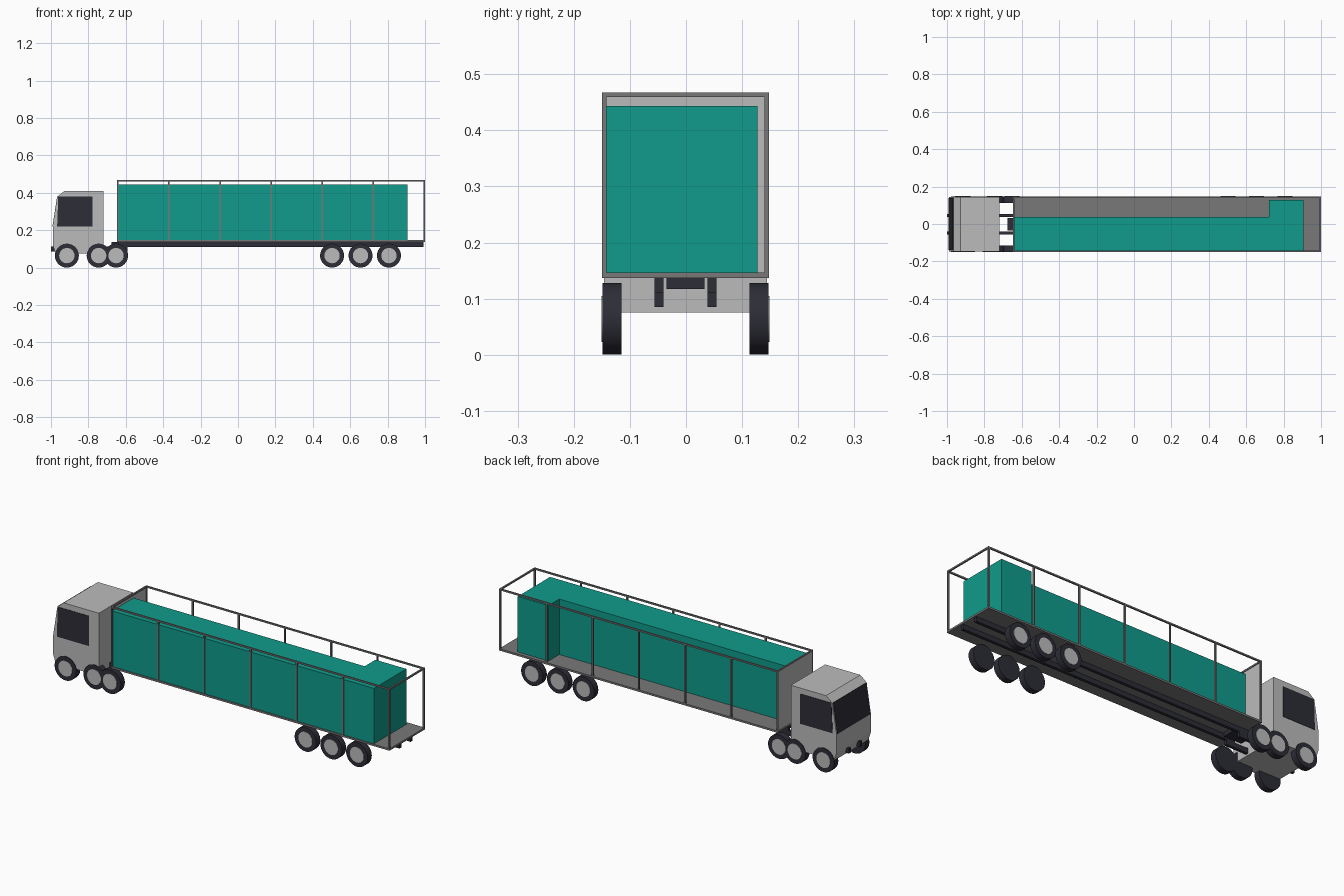
import bpy, bmesh, math
from mathutils import Matrix

if "Cube" in bpy.data.objects:
    bpy.data.objects.remove(bpy.data.objects["Cube"])

YC = -0.001  # side-to-side centre


def mat(name, rgb):
    m = bpy.data.materials.new(name)
    m.diffuse_color = (*rgb, 1)
    m.use_nodes = True
    m.node_tree.nodes["Principled BSDF"].inputs["Base Color"].default_value = m.diffuse_color
    return m


LIGHT = mat("light_grey", (0.50, 0.50, 0.50))
GREY = mat("deck_grey", (0.19, 0.19, 0.19))
DARK = mat("near_black", (0.026, 0.026, 0.038))
TEAL = mat("teal", (0.005, 0.33, 0.26))


def finish(name, bm, *mats):
    bmesh.ops.recalc_face_normals(bm, faces=bm.faces)
    me = bpy.data.meshes.new(name)
    bm.to_mesh(me)
    bm.free()
    for m in mats:
        me.materials.append(m)
    ob = bpy.data.objects.new(name, me)
    bpy.context.collection.objects.link(ob)
    return ob


def box(name, x0, x1, y0, y1, z0, z1, m):
    bm = bmesh.new()
    size = Matrix.Diagonal((x1 - x0, y1 - y0, z1 - z0, 1))
    mid = Matrix.Translation(((x0 + x1) / 2, (y0 + y1) / 2 + YC, (z0 + z1) / 2))
    bmesh.ops.create_cube(bm, size=1, matrix=mid @ size)
    return finish(name, bm, m)


def prism(name, pts, y0, y1, m):
    """Side profile (x, z) stretched across y."""
    bm = bmesh.new()
    f = bm.faces.new([bm.verts.new((x, y0 + YC, z)) for x, z in pts])
    r = bmesh.ops.extrude_face_region(bm, geom=[f])
    bmesh.ops.translate(bm, vec=(0, y1 - y0, 0),
                        verts=[v for v in r["geom"] if isinstance(v, bmesh.types.BMVert)])
    return finish(name, bm, m)


def cylinder(name, x, y, z, r, depth, m):
    bm = bmesh.new()
    mx = Matrix.Translation((x, y + YC, z)) @ Matrix.Rotation(math.pi / 2, 4, 'X')
    bmesh.ops.create_cone(bm, cap_ends=True, segments=40, radius1=r, radius2=r,
                          depth=depth, matrix=mx)
    ob = finish(name, bm, m)
    bpy.context.view_layer.objects.active = ob
    ob.select_set(True)
    bpy.ops.object.shade_smooth_by_angle(angle=math.radians(40))
    ob.select_set(False)


# Cab with slanted windscreen face and roof chamfer
prism("cab", [(-0.975, 0.075), (-0.99, 0.12), (-0.99, 0.22), (-0.965, 0.38),
              (-0.928, 0.41), (-0.72, 0.41), (-0.72, 0.075)], -0.145, 0.145, LIGHT)
prism("windscreen", [(-0.992, 0.22), (-0.967, 0.38), (-0.963, 0.38), (-0.988, 0.22)],
      -0.139, 0.139, DARK)
for s, side in ((-1, "near"), (1, "far")):
    y0, y1 = sorted((s * 0.144, s * 0.147))
    prism(f"{side}_side_window", [(-0.967, 0.22), (-0.961, 0.38), (-0.777, 0.38),
                                  (-0.777, 0.22)], y0, y1, DARK)

# Wheels with hubs on the outside
for i, x in enumerate((-0.915, -0.745, -0.652, 0.503, 0.655, 0.807)):
    for s in (-1, 1):
        cylinder(f"tyre_{i}", x, s * 0.131, 0.064, 0.064, 0.034, DARK)
        cylinder(f"hub_{i}", x, s * 0.147, 0.064, 0.041, 0.005, LIGHT)

# Chassis rails of the tractor and the trailer, and the coupling
for s in (-1, 1):
    a, b = sorted((s * 0.039, s * 0.055))
    box("tractor_rail", -1.0, -0.59, a, b, 0.085, 0.112, DARK)
    box("trailer_rail", -0.642, 0.993, a, b, 0.111, 0.138, DARK)
box("coupling", -0.675, -0.57, -0.034, 0.034, 0.117, 0.138, DARK)

# Trailer deck, headboard
X0, X1, W, TOP, T = -0.646, 1.0, 0.149, 0.467, 0.008
box("deck", X0, X1, -W, W, 0.137, 0.147, GREY)
box("headboard", X0 + 0.001, X0 + 0.004, -W + 0.003, W - 0.003, 0.147, TOP - 0.003, LIGHT)

# Open frame of posts and top bars
step = (X1 - X0 - T) / 6
for s in (-1, 1):
    a, b = sorted((s * W, s * (W - T)))
    box("top_side_bar", X0, X1, a, b, TOP - T, TOP, GREY)
    for i in range(7):
        x = X0 + i * step
        box(f"post_{i}", x, x + T, a, b, 0.147, TOP - T, GREY)
for x in (X0, X1 - T):
    box("top_end_bar", x, x + T, -W + T, W - T, TOP - T, TOP, GREY)

# Cargo: a row of five crates lengthwise, one turned crosswise, two layers
L, D, H, CX, CY = 0.273, 0.182, 0.148, -0.642, -0.1445
for layer in range(2):
    z = 0.147 + layer * H
    for i in range(5):
        box(f"crate_{layer}_{i}", CX + i * L, CX + (i + 1) * L, CY, CY + D, z, z + H, TEAL)
    box(f"cross_crate_{layer}", CX + 5 * L, CX + 5 * L + D, CY, CY + L, z, z + H, TEAL)
